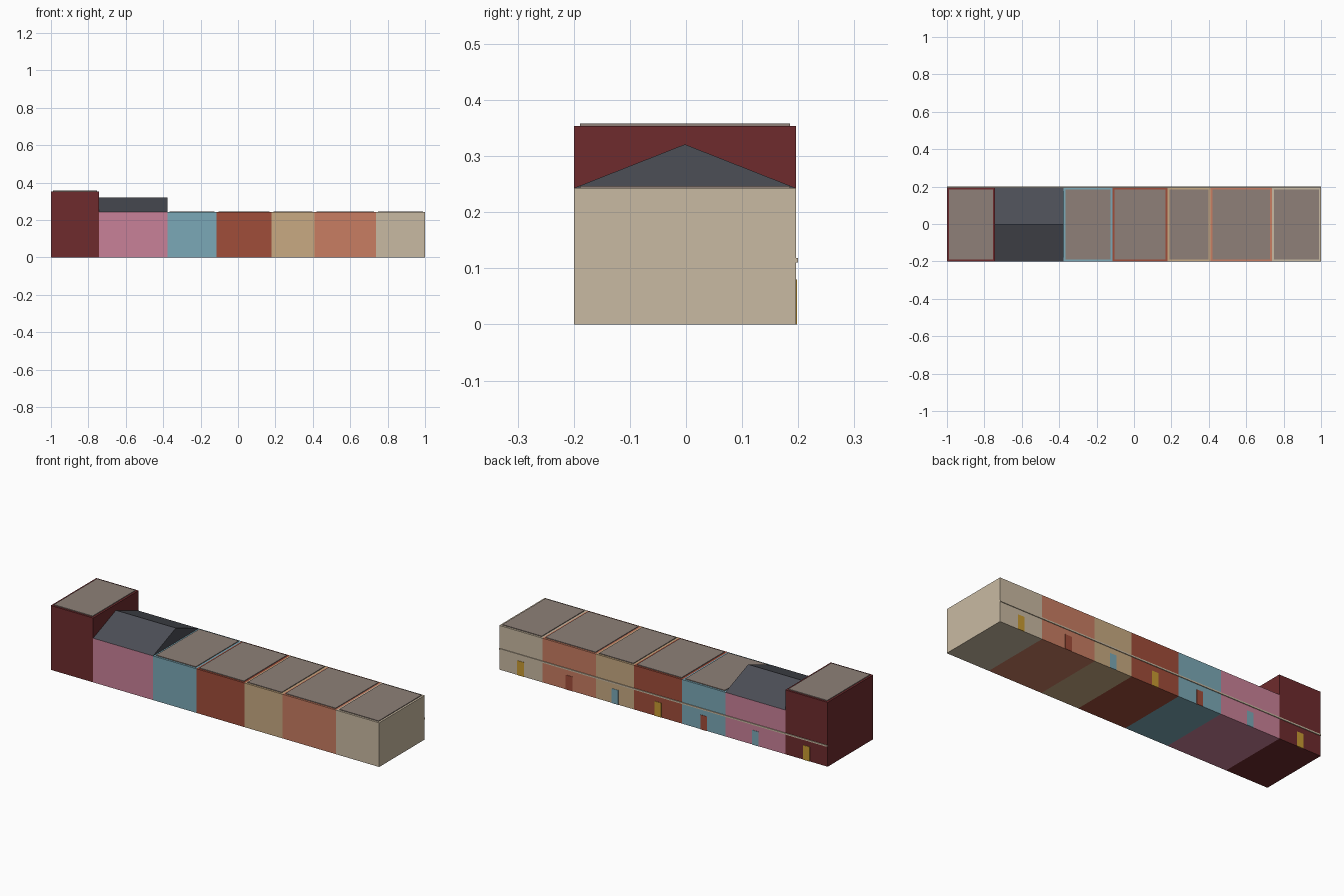
import bpy

if "Cube" in bpy.data.objects:
    bpy.data.objects.remove(bpy.data.objects["Cube"])


def material(name, hex_colour):
    def linear(v):
        return v / 12.92 if v <= 0.04045 else ((v + 0.055) / 1.055) ** 2.4
    rgba = [linear(c / 255) for c in bytes.fromhex(hex_colour)] + [1]
    mat = bpy.data.materials.new(name)
    mat.use_nodes = True
    mat.diffuse_color = rgba
    bsdf = next(n for n in mat.node_tree.nodes if n.type == "BSDF_PRINCIPLED")
    bsdf.inputs["Base Color"].default_value = rgba
    bsdf.inputs["Roughness"].default_value = 0.9
    return mat


MATS = {name: material(name, code) for name, code in {
    "maroon": "6E2B2D", "pink": "C98198", "teal": "7BA9B7", "rust": "A04D3A",
    "tan": "C8AA82", "salmon": "C87D62", "beige": "C9BAA2",
    "roof_taupe": "8E8078", "slate": "4C4E56", "ochre": "C89B32"}.items()}


def prism(name, profile, x0, x1, colour):
    """Extrude a (y, z) profile along x."""
    n = len(profile)
    verts = [(x, y, z) for x in (x0, x1) for y, z in profile]
    faces = [tuple(reversed(range(n))), tuple(range(n, 2 * n))]
    faces += [(i, (i + 1) % n, (i + 1) % n + n, i + n) for i in range(n)]
    mesh = bpy.data.meshes.new(name)
    mesh.from_pydata(verts, [], faces)
    mesh.materials.append(MATS[colour])
    obj = bpy.data.objects.new(name, mesh)
    bpy.context.collection.objects.link(obj)
    return obj


def box(name, x0, x1, y0, y1, z0, z1, colour):
    return prism(name, [(y0, z0), (y1, z0), (y1, z1), (y0, z1)], x0, x1, colour)


FRONT, BACK = -0.2, 0.196
LOW, TALL, RIDGE = 0.243, 0.354, 0.321
INSET, CAP = 0.011, 0.004

# Terrace units: wall colour, door colour, right-hand limit
units = [("maroon", "ochre", -0.742), ("pink", "teal", -0.377),
         ("teal", "rust", -0.114), ("rust", "ochre", 0.18),
         ("tan", "teal", 0.41), ("salmon", "rust", 0.738),
         ("beige", "ochre", 1.0)]

x0 = -1.0
for wall, door, x1 in units:
    top = TALL if wall == "maroon" else LOW
    box(wall + "_house", x0, x1, FRONT, BACK, 0, top, wall)

    # Roof: one gable, flat slabs elsewhere
    if wall == "pink":
        prism("gable_roof", [(FRONT, top), (BACK, top),
                             ((FRONT + BACK) / 2, RIDGE)], x0, x1, "slate")
    else:
        box(wall + "_flat_roof", x0 + INSET, x1 - INSET,
            FRONT + INSET, BACK - INSET, top, top + CAP, "roof_taupe")

    # Rear door and string course
    mid = (x0 + x1) / 2
    box(wall + "_door", mid - 0.02, mid + 0.02, BACK - 0.002, BACK + 0.002,
        0, 0.08, door)
    box(wall + "_string_course", x0, x1, BACK - 0.002, BACK + 0.004,
        0.11, 0.118, "beige")
    x0 = x1
